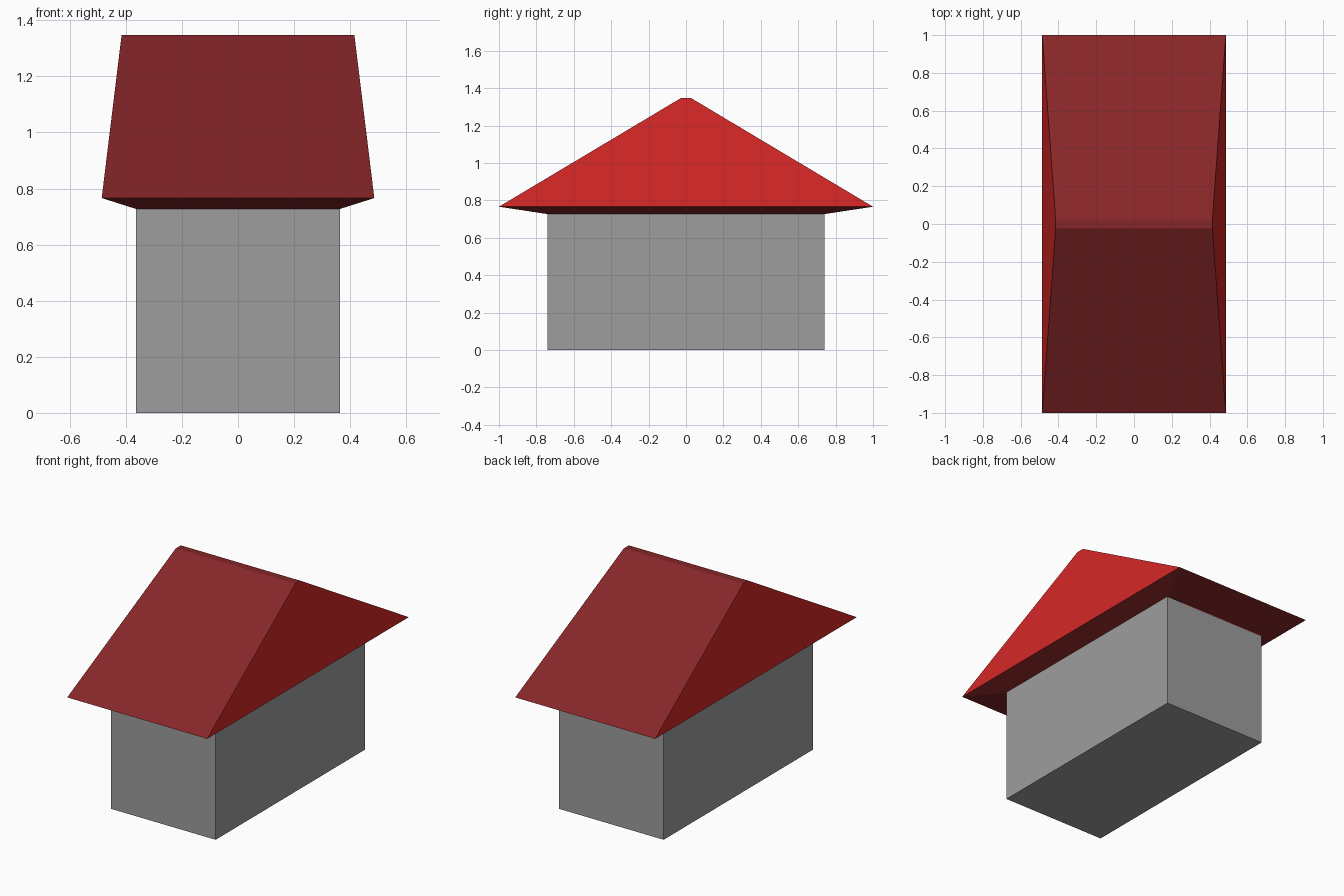
import bpy, bmesh

if "Cube" in bpy.data.objects:
    bpy.data.objects.remove(bpy.data.objects["Cube"])


def material(name, color):
    m = bpy.data.materials.new(name)
    m.diffuse_color = (*color, 1)
    m.use_nodes = True
    m.node_tree.nodes["Principled BSDF"].inputs["Base Color"].default_value = m.diffuse_color
    return m


def stacked_box(name, rings, mats, cap_bottom, cap_top):
    """Loft rectangles given as (half_x, half_y, z)."""
    bm = bmesh.new()
    loops = [[bm.verts.new((sx * x, sy * y, z))
              for sx, sy in ((-1, -1), (1, -1), (1, 1), (-1, 1))]
             for x, y, z in rings]
    for low, high in zip(loops, loops[1:]):
        for i in range(4):
            j = (i + 1) % 4
            bm.faces.new((low[i], low[j], high[j], high[i]))
    if cap_bottom:
        bm.faces.new(loops[0][::-1])
    if cap_top:
        bm.faces.new(loops[-1])
    bm.normal_update()
    # steep side-facing faces are the gables
    for f in bm.faces:
        if len(mats) > 1 and abs(f.normal.x) > 0.8:
            f.material_index = 1
    mesh = bpy.data.meshes.new(name)
    bm.to_mesh(mesh)
    bm.free()
    for m in mats:
        mesh.materials.append(m)
    obj = bpy.data.objects.new(name, mesh)
    bpy.context.collection.objects.link(obj)
    return obj


stone = material("wall_grey", (0.34, 0.34, 0.34))
tile = material("roof_dark_red", (0.24, 0.019, 0.021))
gable = material("gable_bright_red", (0.66, 0.02, 0.02))

# Walls with a floor
stacked_box("walls", [(0.363, 0.74, 0), (0.363, 0.74, 0.727)],
            [stone], True, False)

# Roof: sloping soffit, eaves, then slopes and gables up to a narrow ridge
stacked_box("roof", [(0.363, 0.74, 0.727), (0.486, 0.995, 0.766), (0.415, 0.025, 1.348)],
            [tile, gable], False, True).scale.y = 1.0 / 0.995
